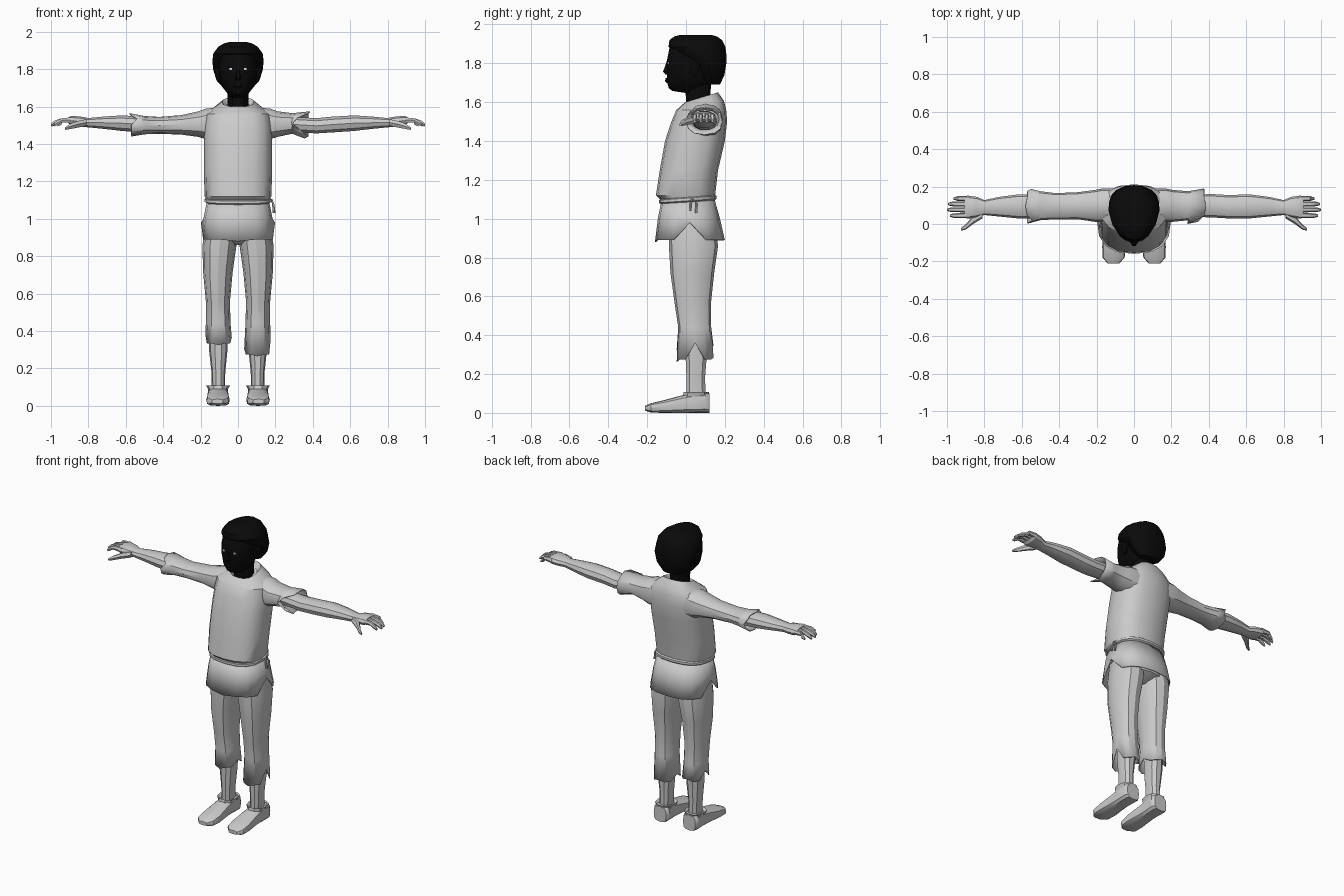
import bpy, bmesh, math


def material(name, rgb):
    m = bpy.data.materials.new(name)
    m.diffuse_color = (*rgb, 1)
    return m


GREY = material("light_grey", (0.6, 0.6, 0.6))
BLACK = material("near_black", (0.003, 0.003, 0.003))
WHITE = material("eye_white", (0.8, 0.8, 0.8))


def loft(name, axis, rings, mat=GREY, n=12, e=2.3, caps=(True, True),
         jag=None, mx=1, thick=0, egg=0):
    """Skin superellipse rings (t, a0, a1, b0, b1, tilt) along an axis.
    jag = {vertex index: shift along the axis} on the last ring."""
    bm = bmesh.new()
    rows = []
    for k, ring in enumerate(rings):
        t, a0, a1, b0, b1 = ring[:5]
        tilt = ring[5] if len(ring) > 5 else 0
        row = []
        for i in range(n):
            ang = 2 * math.pi * i / n
            c, s = math.cos(ang), math.sin(ang)
            u = math.copysign(abs(c) ** (2 / e), c)
            v = math.copysign(abs(s) ** (2 / e), s)
            u *= 1 + egg * min(v, 0)
            a = (a0 + a1) / 2 + u * (a1 - a0) / 2
            b = (b0 + b1) / 2 + v * (b1 - b0) / 2
            p = t + tilt * (b - (b0 + b1) / 2)
            if jag and k == len(rings) - 1:
                p += jag.get(i, 0)
            x, y, z = {"x": (p, a, b), "y": (a, p, b), "z": (a, b, p)}[axis]
            row.append(bm.verts.new((x * mx, y, z)))
        rows.append(row)
    for r, q in zip(rows, rows[1:]):
        for i in range(n):
            j = (i + 1) % n
            bm.faces.new((r[i], r[j], q[j], q[i]))
    if caps[0]:
        bm.faces.new(rows[0])
    if caps[1]:
        bm.faces.new(rows[-1])
    bmesh.ops.recalc_face_normals(bm, faces=bm.faces)
    me = bpy.data.meshes.new(name)
    bm.to_mesh(me)
    bm.free()
    me.materials.append(mat)
    ob = bpy.data.objects.new(name, me)
    bpy.context.collection.objects.link(ob)
    if thick:
        mod = ob.modifiers.new("cloth", "SOLIDIFY")
        mod.thickness = thick
        mod.offset = -1
    bpy.ops.object.select_all(action="DESELECT")
    ob.select_set(True)
    bpy.context.view_layer.objects.active = ob
    bpy.ops.object.shade_smooth_by_angle(angle=math.radians(32))
    return ob


def sym(t, w, y0, y1, tilt=0):
    return (t, -w, w, y0, y1, tilt)


# Tunic body with recessed collar
loft("tunic_body", "z", [
    sym(1.09, .165, -.125, .145), sym(1.12, .178, -.155, .15),
    sym(1.25, .183, -.135, .165), sym(1.40, .183, -.108, .2),
    sym(1.50, .183, -.075, .212), sym(1.56, .175, -.05, .207),
    sym(1.59, .135, -.035, .195, .15), sym(1.625, .085, -.005, .165, .3),
    sym(1.60, .068, .008, .14, .3)], n=16, e=2.5)
# Tunic skirt, slit at both sides
loft("tunic_skirt", "z", [
    sym(1.10, .165, -.125, .147), sym(1.0, .185, -.145, .175),
    sym(.89, .198, -.16, .2)], n=16, e=2.6, caps=(False, False),
    jag={0: .09, 8: .09, 12: -.01}, thick=.006)
# Rope belt and hanging ends
loft("belt", "z", [
    sym(1.085, .168, -.13, .15, .07), sym(1.092, .18, -.14, .158, .07),
    sym(1.106, .18, -.14, .158, .07), sym(1.113, .168, -.13, .15, .07)],
    n=16, e=2.5)
for y, z in ((.015, 1.04), (.045, 1.03)):
    loft("belt_end", "z", [(z, .186, .2, y, y + .014),
                           (1.08, .182, .194, y + .004, y + .014),
                           (1.105, .172, .184, .025, .037)], n=6)
# Seat of the trousers
loft("trouser_seat", "z", [
    sym(.86, .03, -.03, .1), sym(.9, .16, -.09, .165),
    sym(1.0, .165, -.1, .155)])

for mx, side in ((1, "left"), (-1, "right")):
    # Trouser leg with torn hem
    hem = .275 if mx > 0 else .335
    loft("trouser_leg_" + side, "z", [
        (.98, .005, .17, -.09, .15), (.86, .008, .19, -.088, .165),
        (.72, .028, .187, -.08, .145), (.56, .043, .172, -.058, .128),
        (.44, .04, .172, -.04, .13), (hem, .033, .175, -.048, .142)],
        caps=(True, False), mx=mx, thick=.006,
        jag={0: .085 if mx > 0 else .05, 6: .03, 9: -.01, 3: .01})
    # Bare shin
    loft("shin_" + side, "z", [
        (.45, .055, .155, -.01, .115), (.3, .056, .155, -.005, .11),
        (.18, .068, .142, .0, .1), (.07, .07, .14, .0, .105)],
        n=10, mx=mx)
    # Shoe and its flared collar
    loft("shoe_" + side, "y", [
        (.12, .062, .152, 0, .1), (.1, .05, .164, 0, .108),
        (.02, .055, .16, 0, .1), (-.03, .052, .162, 0, .088),
        (-.12, .044, .17, 0, .064), (-.18, .05, .168, .002, .05),
        (-.212, .08, .14, .012, .036)], e=3.2, mx=mx)
    loft("shoe_collar_" + side, "z", [
        (.05, .06, .155, -.02, .115), (.085, .056, .158, -.02, .12),
        (.108, .043, .17, -.015, .122), (.09, .066, .146, .0, .105)],
        n=10, mx=mx)
    # Sleeve, one short and one long, with a flared torn cuff
    if mx > 0:
        end = [(.29, .02, .175, 1.455, 1.565), (.375, 0, .19, 1.43, 1.575)]
        jag = {5: -.06, 6: -.09, 7: -.035, 3: .01, 9: -.02}
    else:
        end = [(.3, .025, .17, 1.45, 1.555), (.42, .025, .165, 1.455, 1.545),
               (.5, .02, .175, 1.452, 1.55), (.57, .002, .188, 1.44, 1.565)]
        jag = {5: -.03, 0: -.02, 3: .01}
    loft("sleeve_" + side, "x", [
        (.1, .02, .19, 1.42, 1.595), (.17, .01, .19, 1.425, 1.59),
        (.21, .012, .182, 1.438, 1.575)] + end, caps=(True, False),
        jag=jag, mx=mx, thick=.006)
    # Bare arm and palm
    loft("arm_" + side, "x", [
        (.25, .04, .155, 1.465, 1.55), (.42, .035, .16, 1.455, 1.54),
        (.5, .03, .155, 1.46, 1.548), (.62, .03, .158, 1.468, 1.555),
        (.72, .04, .145, 1.48, 1.548), (.8, .048, .128, 1.488, 1.54),
        (.84, .035, .145, 1.492, 1.548), (.89, .028, .152, 1.497, 1.552),
        (.905, .035, .145, 1.51, 1.545)], n=10, mx=mx)
    # Curled fingers
    for i, (y, tip) in enumerate(((.045, .985), (.076, 1.0),
                                  (.107, .995), (.136, .965))):
        loft(f"finger_{side}_{i}", "x", [
            (.88, y - .014, y + .014, 1.51, 1.545),
            (.94, y - .013, y + .013, 1.515, 1.54),
            (tip - .02, y - .012, y + .012, 1.5, 1.528),
            (tip, y - .006, y + .006, 1.493, 1.509)], n=6, mx=mx)
    loft("thumb_" + side, "x", [
        (.81, .03, .075, 1.495, 1.535), (.86, .0, .045, 1.485, 1.525),
        (.9, -.03, -.002, 1.478, 1.508), (.925, -.036, -.022, 1.475, 1.49)],
        n=6, mx=mx)
    # Ear and eye plate
    loft("ear_" + side, "z", [
        (1.735, .095, .11, .03, .055), (1.77, .095, .124, .02, .07),
        (1.8, .095, .128, .02, .075)], BLACK, n=6, mx=mx)
    loft("eye_" + side, "y", [
        (-.087, .03, .049, 1.794, 1.808),
        (-.0945, .031, .048, 1.795, 1.807)], WHITE, n=8, mx=mx)

# Neck and face
loft("neck", "z", [
    sym(1.55, .06, .0, .135), sym(1.62, .055, .0, .125),
    sym(1.72, .06, -.01, .13)], BLACK)
loft("face", "z", [
    sym(1.65, .03, -.07, .03, -.15), sym(1.662, .05, -.088, .09, -.1),
    sym(1.70, .08, -.097, .13), sym(1.76, .1, -.098, .16),
    sym(1.82, .106, -.097, .17), sym(1.88, .1, -.085, .17),
    sym(1.92, .07, -.06, .14)], BLACK, n=16)
loft("nose", "z", [
    sym(1.742, .014, -.108, -.07), sym(1.757, .018, -.122, -.07),
    sym(1.785, .01, -.11, -.07), sym(1.82, .008, -.098, -.07)], BLACK, n=6)
loft("lips", "z", [
    sym(1.698, .012, -.1, -.07), sym(1.708, .026, -.108, -.07),
    sym(1.725, .016, -.104, -.07)], BLACK, n=8)
# Rounded hair
loft("hair", "z", [
    sym(1.69, .07, .1, .175), sym(1.74, .115, .055, .198),
    sym(1.80, .133, .02, .208), sym(1.845, .137, -.06, .208),
    sym(1.885, .132, -.09, .203), sym(1.92, .105, -.085, .185),
    sym(1.938, .075, -.06, .16), sym(1.946, .045, -.03, .13)],
    BLACK, n=16, e=2.1, egg=.12)
